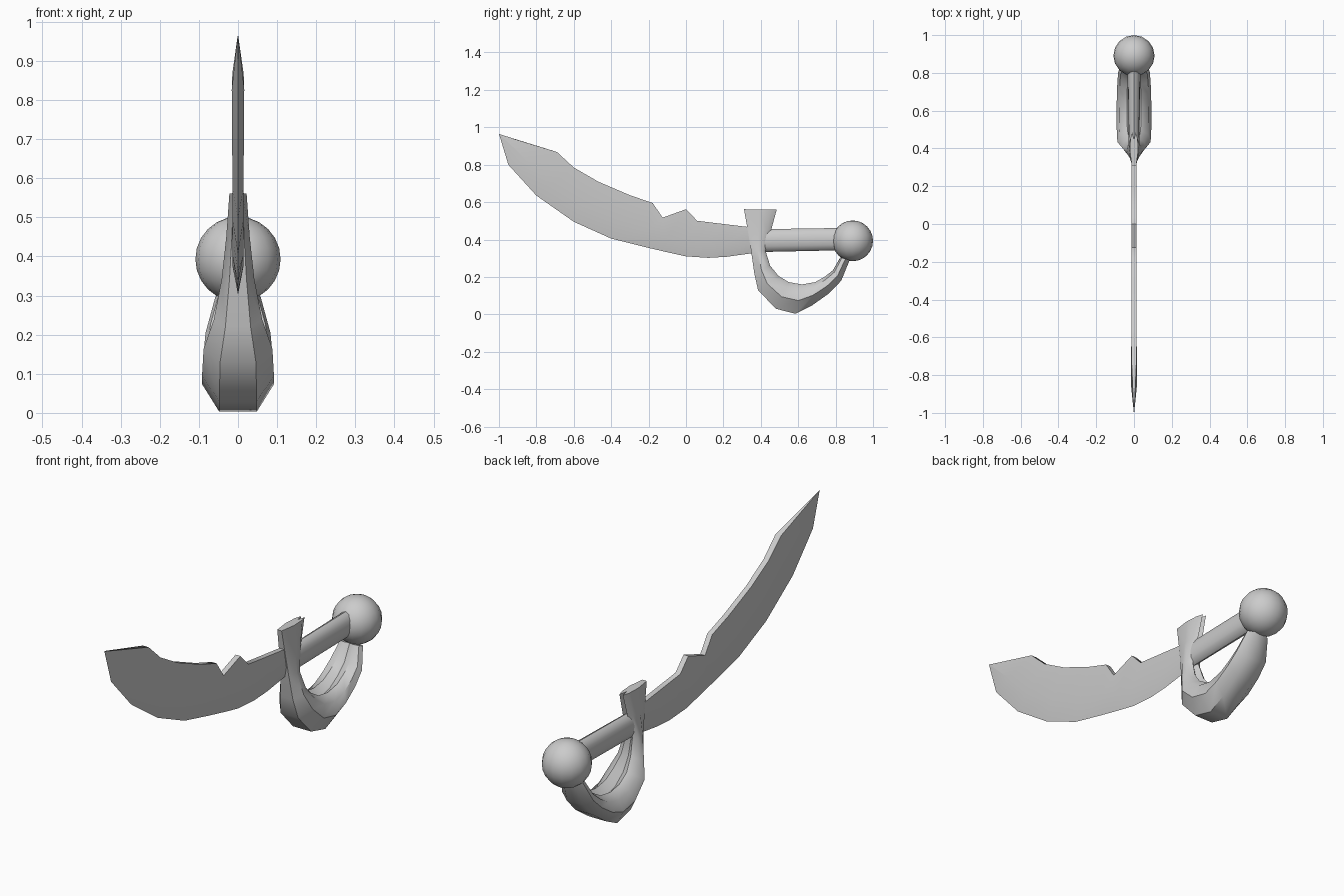
import bpy, bmesh
from math import radians, pi, cos, sin
from mathutils import Vector, Matrix

if "Cube" in bpy.data.objects:
    bpy.data.objects.remove(bpy.data.objects["Cube"])


def finish(name, bm, angle):
    bmesh.ops.remove_doubles(bm, verts=bm.verts, dist=0.0002)
    bmesh.ops.recalc_face_normals(bm, faces=bm.faces)
    mesh = bpy.data.meshes.new(name)
    bm.to_mesh(mesh)
    bm.free()
    mesh.shade_smooth()
    mesh.set_sharp_from_angle(angle=radians(angle))
    bpy.context.collection.objects.link(bpy.data.objects.new(name, mesh))


def loft(name, stations, section, angle):
    """Skin a section of (x, t) points; t runs from the first to the second rail."""
    bm = bmesh.new()
    rings = []
    for y0, z0, y1, z1, hw in stations:
        rings.append([bm.verts.new((x * hw, y0 + (y1 - y0) * t, z0 + (z1 - z0) * t))
                      for x, t in section])
    n = len(section)
    for a, b in zip(rings, rings[1:]):
        for i in range(n):
            j = (i + 1) % n
            bm.faces.new((a[i], a[j], b[j], b[i]))
    bm.faces.new(rings[0])
    bm.faces.new(rings[-1])
    finish(name, bm, angle)


# Blade: spine y, z, cutting edge y, z, half thickness
blade = [
    (.42, .458, .42, .337, .014), (.35, .465, .32, .322, .014),
    (.20, .483, .22, .308, .014), (.06, .50, .12, .302, .014),
    (.0, .562, .0, .31, .014), (-.125, .517, -.10, .332, .014),
    (-.178, .595, -.22, .36, .014), (-.30, .637, -.40, .405, .014),
    (-.47, .71, -.60, .495, .014), (-.60, .785, -.80, .635, .015),
    (-.69, .868, -.95, .80, .016), (-.998, .962, -1.0, .965, .001)]
loft("blade", blade, [(-.9, 0), (.9, 0), (1, .62), (0, 1), (-1, .62)], 40)

# Handle: slightly tapered oval grip
grip_section = [(cos(2 * pi * i / 12), .5 + .5 * sin(2 * pi * i / 12)) for i in range(12)]
loft("handle", [(.39, .333, .39, .455, .028), (.85, .343, .85, .462, .035)],
     grip_section, 40)

# Knuckle guard: outer rail y, z, inner rail y, z, half width
guard = [
    (.31, .562, .485, .56, .022), (.33, .45, .455, .45, .03),
    (.348, .34, .425, .34, .042), (.365, .22, .45, .26, .062),
    (.385, .13, .495, .205, .088), (.48, .03, .55, .172, .092),
    (.585, .003, .62, .16, .092), (.67, .045, .69, .172, .091),
    (.765, .112, .74, .20, .088), (.83, .18, .785, .235, .083),
    (.875, .29, .825, .305, .058)]
half = [(.52, 0), (1, .45), (.85, .82), (.4, 1)]
guard_section = half + [(0, .78)] + [(-x, t) for x, t in reversed(half)]
loft("knuckle_guard", guard, guard_section, 45)

# Pommel ball
bm = bmesh.new()
bmesh.ops.create_uvsphere(bm, u_segments=16, v_segments=12, radius=.109,
                          matrix=Matrix.Translation(Vector((0, .891, .393))))
finish("pommel", bm, 50)
